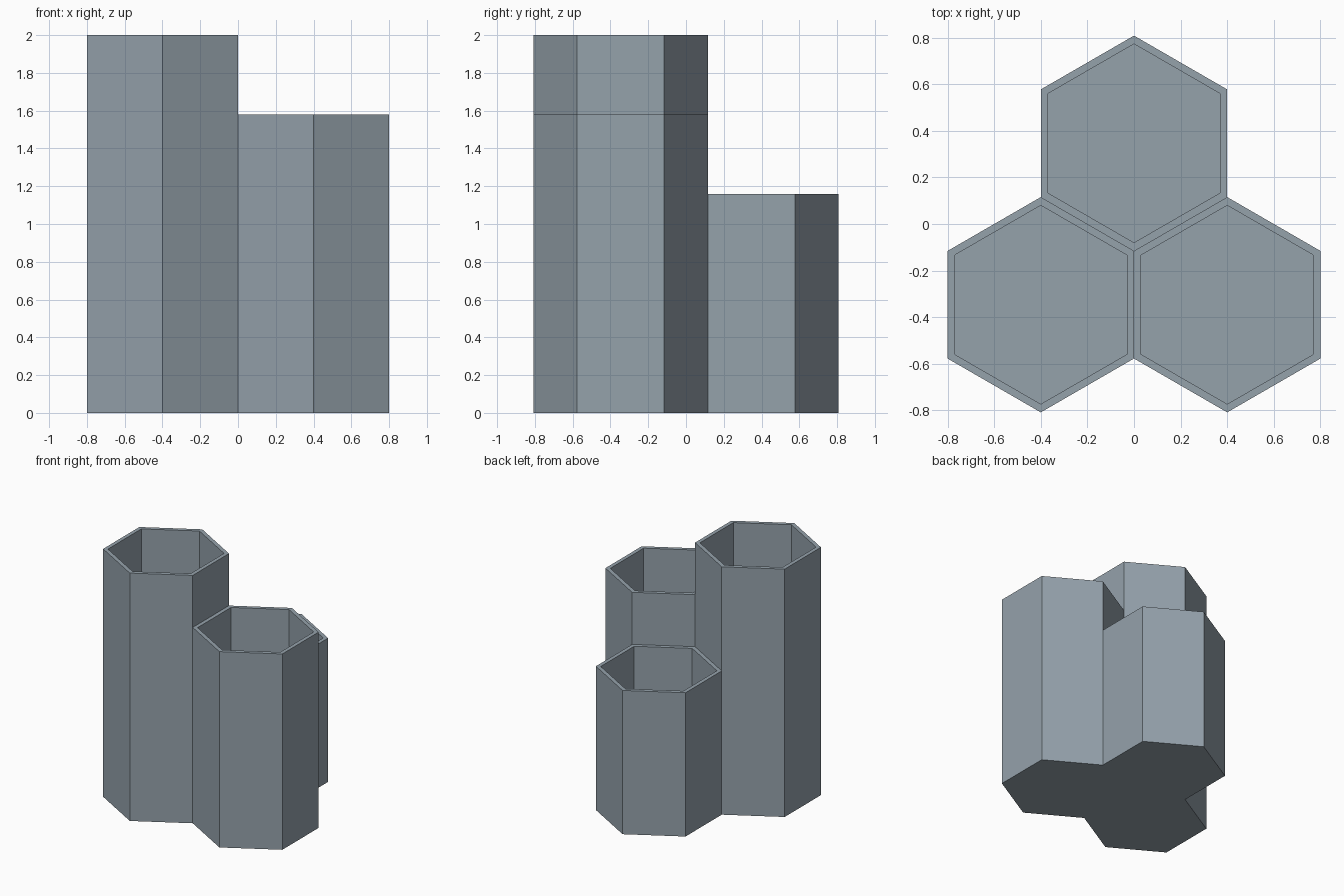
import bpy, bmesh, math
from mathutils import Vector

old = bpy.data.objects.get("Cube")
if old:
    bpy.data.objects.remove(old, do_unlink=True)

APOTHEM = 0.4
WALL = 0.031
FLOOR = 0.04
ROW = APOTHEM * math.sqrt(3) / 2

# Hexagonal tubes: centre x, centre y, height
tubes = [(-APOTHEM, -ROW, 2.0), (APOTHEM, -ROW, 1.58), (0, ROW, 1.16)]


def ring(bm, x, y, z, apothem):
    """Six corner vertices of a hexagon with a point towards +y."""
    r = apothem / math.cos(math.pi / 6)
    angles = [math.radians(30 + 60 * i) for i in range(6)]
    return [bm.verts.new((x + r * math.cos(a), y + r * math.sin(a), z)) for a in angles]


def bridge(bm, lower, upper, i):
    j = (i + 1) % 6
    return bm.faces.new((lower[i], lower[j], upper[j], upper[i]))


def neighbour_height(x, y, i):
    """Height of the tube that touches side i, or zero where the side is free."""
    a = math.radians(60 + 60 * i)
    spot = Vector((x + 2 * APOTHEM * math.cos(a), y + 2 * APOTHEM * math.sin(a)))
    return next((h for tx, ty, h in tubes if (spot - Vector((tx, ty))).length < WALL), 0)


bm = bmesh.new()
for x, y, height in tubes:
    base = ring(bm, x, y, 0, APOTHEM)
    rim = ring(bm, x, y, height, APOTHEM)
    mouth = ring(bm, x, y, height, APOTHEM - WALL)
    well = ring(bm, x, y, FLOOR, APOTHEM - WALL)
    bm.faces.new(base[::-1])
    bm.faces.new(well)
    for i in range(6):
        bridge(bm, rim, mouth, i)
        bridge(bm, mouth, well, i)
        # Outer wall: on a shared side it starts at the lower tube's rim
        step = neighbour_height(x, y, i)
        if step == 0:
            bridge(bm, base, rim, i)
        elif step < height:
            bridge(bm, ring(bm, x, y, step, APOTHEM), rim, i)

# Weld the tubes together and merge the underside into one face
bmesh.ops.remove_doubles(bm, verts=bm.verts, dist=0.0005)
loose = [v for v in bm.verts if not v.link_faces]
bmesh.ops.delete(bm, geom=loose, context='VERTS')
seams = [e for e in bm.edges if len(e.link_faces) == 2
         and all(f.normal.z < -0.9 for f in e.link_faces)]
bm.normal_update()
seams = [e for e in bm.edges if len(e.link_faces) == 2
         and all(f.normal.z < -0.9 for f in e.link_faces)]
bmesh.ops.dissolve_edges(bm, edges=seams, use_verts=False)

mesh = bpy.data.meshes.new("hexagonal_holder")
bm.to_mesh(mesh)
bm.free()
holder = bpy.data.objects.new("hexagonal_holder", mesh)
bpy.context.collection.objects.link(holder)

# Blue-grey finish
grey = bpy.data.materials.new("blue_grey")
grey.use_nodes = True
colour = (0.30, 0.36, 0.41, 1)
grey.diffuse_color = colour
grey.node_tree.nodes["Principled BSDF"].inputs["Base Color"].default_value = colour
mesh.materials.append(grey)
